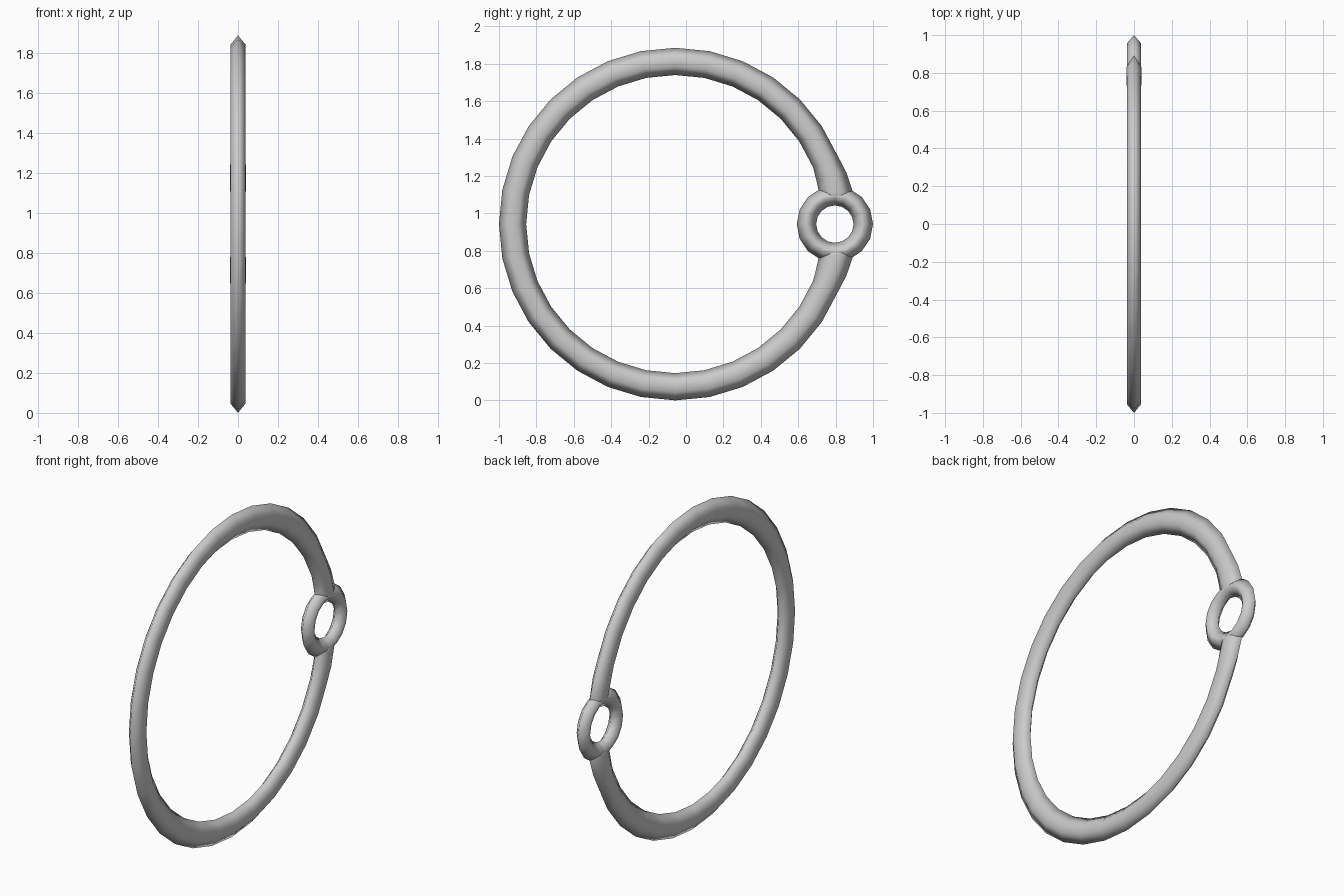
import bpy, bmesh, math

if "Cube" in bpy.data.objects:
    bpy.data.objects.remove(bpy.data.objects["Cube"])

grey = bpy.data.materials.new("light grey")
grey.use_nodes = True
grey.diffuse_color = (0.6, 0.6, 0.6, 1)
grey.node_tree.nodes["Principled BSDF"].inputs["Base Color"].default_value = (0.6, 0.6, 0.6, 1)

CENTRE_Z = 0.943


def section(inner, outer, half_width, shoulder):
    """Pointed six-sided band section; inner and outer are (y, z) tips."""
    def at(t, x):
        return (x, inner[0] + (outer[0] - inner[0]) * t, inner[1] + (outer[1] - inner[1]) * t)
    lo, hi = 0.5 - shoulder, 0.5 + shoulder
    return [at(0, 0), at(lo, half_width), at(hi, half_width),
            at(1, 0), at(hi, -half_width), at(lo, -half_width)]


def radial(cy, r_in, r_out, angle, half_width, shoulder):
    c, s = math.cos(angle), math.sin(angle)
    return section((cy + r_in * c, CENTRE_Z + r_in * s),
                   (cy + r_out * c, CENTRE_Z + r_out * s), half_width, shoulder)


def loft(name, sections, closed):
    bm = bmesh.new()
    loops = [[bm.verts.new(p) for p in sec] for sec in sections]
    pairs = list(zip(loops, loops[1:]))
    if closed:
        pairs.append((loops[-1], loops[0]))
    else:
        bm.faces.new(loops[0])
        bm.faces.new(loops[-1])
    for a, b in pairs:
        for i in range(6):
            j = (i + 1) % 6
            bm.faces.new((a[i], a[j], b[j], b[i]))
    bmesh.ops.recalc_face_normals(bm, faces=bm.faces)
    for f in bm.faces:
        f.smooth = True
    mesh = bpy.data.meshes.new(name)
    bm.to_mesh(mesh)
    bm.free()
    mesh.materials.append(grey)
    obj = bpy.data.objects.new(name, mesh)
    bpy.context.collection.objects.link(obj)


# Flared end of the hoop where it meets the eyelet, mirrored top to bottom
def flare(sign):
    def pt(y, dz):
        return (y, CENTRE_Z + sign * dz)
    return [section(pt(0.70, 0.137), pt(0.90, 0.137), 0.034, 0.15),
            section(pt(0.712, 0.165), pt(0.895, 0.165), 0.039, 0.15),
            section(pt(0.697, 0.235), pt(0.858, 0.275), 0.040, 0.17)]


# Large hoop, open at the eyelet
STEPS = 32
hoop = [radial(-0.0575, 0.797, 0.9425, math.tau * i / STEPS, 0.037, 0.19)
        for i in range(2, STEPS - 1)]
loft("large_hoop", flare(1) + hoop + flare(-1)[::-1], closed=False)

# Small eyelet ring
EYELET_STEPS = 16
eyelet = [radial(0.796, 0.1, 0.204, math.tau * i / EYELET_STEPS, 0.037, 0.09)
          for i in range(EYELET_STEPS)]
loft("eyelet_ring", eyelet, closed=True)
